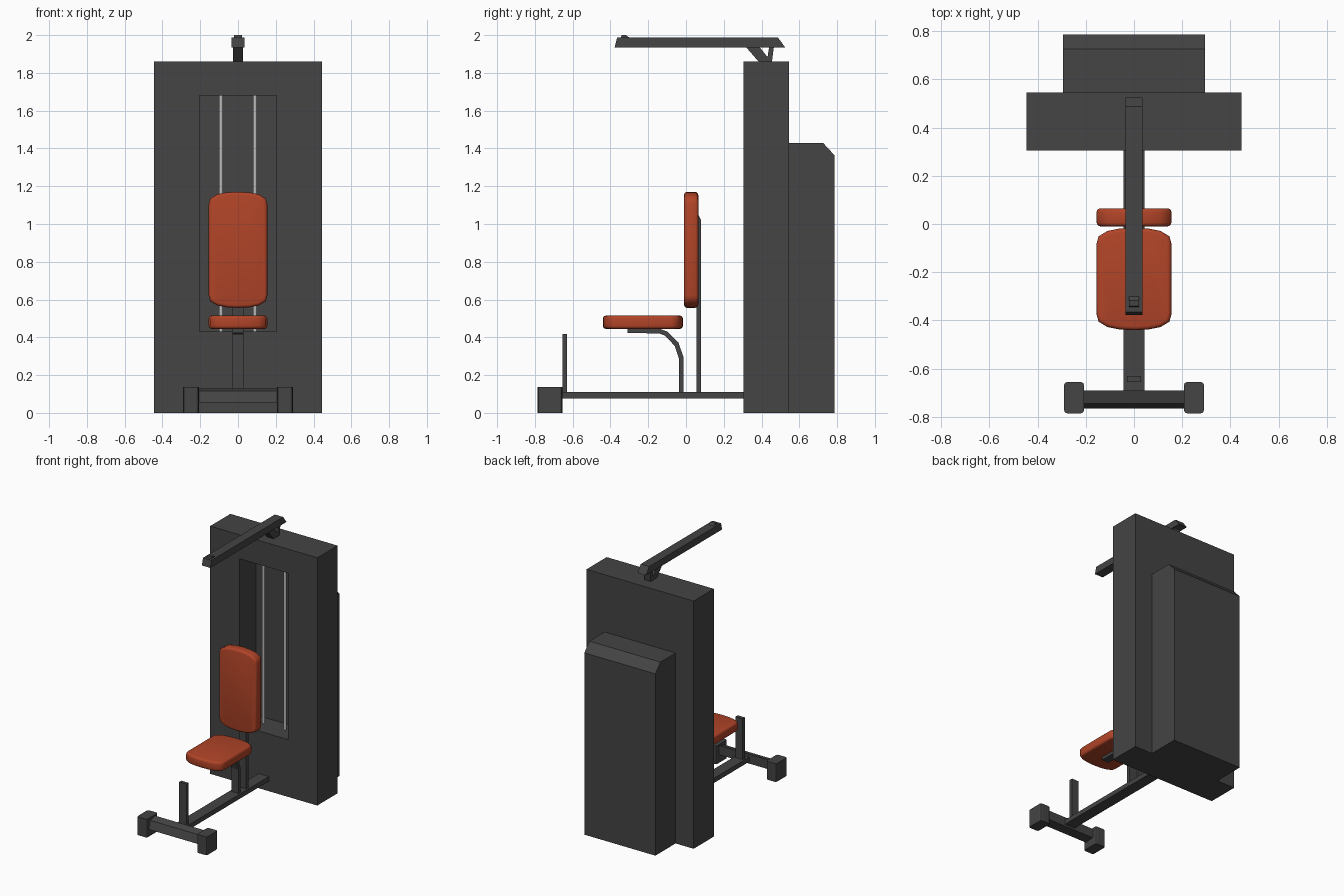
import bpy, bmesh, math
from mathutils import Vector

if "Cube" in bpy.data.objects:
    bpy.data.objects.remove(bpy.data.objects["Cube"])


def material(name, rgb):
    m = bpy.data.materials.new(name)
    m.diffuse_color = (*rgb, 1)
    m.use_nodes = True
    m.node_tree.nodes["Principled BSDF"].inputs["Base Color"].default_value = m.diffuse_color
    return m


DARK = material("charcoal", (0.058, 0.058, 0.058))
ORANGE = material("burnt_orange", (0.44, 0.058, 0.021))
STEEL = material("steel", (0.5, 0.5, 0.5))


def finish(bm, name, mat, smooth=None):
    bmesh.ops.recalc_face_normals(bm, faces=bm.faces[:])
    me = bpy.data.meshes.new(name)
    bm.to_mesh(me)
    bm.free()
    me.materials.append(mat)
    ob = bpy.data.objects.new(name, me)
    bpy.context.collection.objects.link(ob)
    if smooth:
        bpy.ops.object.select_all(action='DESELECT')
        ob.select_set(True)
        bpy.context.view_layer.objects.active = ob
        bpy.ops.object.shade_smooth_by_angle(angle=math.radians(smooth))
    return ob


def prism(points, direction):
    """Extrude a closed 3D outline along a vector."""
    bm = bmesh.new()
    face = bm.faces.new([bm.verts.new(p) for p in points])
    ext = bmesh.ops.extrude_face_region(bm, geom=[face])
    moved = [g for g in ext["geom"] if isinstance(g, bmesh.types.BMVert)]
    bmesh.ops.translate(bm, verts=moved, vec=direction)
    return bm


def side_profile(name, yz, half_width, mat=DARK):
    """Part with a side-view (y, z) outline, centred on x."""
    bm = prism([(-half_width, y, z) for y, z in yz], (2 * half_width, 0, 0))
    return finish(bm, name, mat)


def rect(y0, y1, z0, z1):
    return [(y0, z0), (y1, z0), (y1, z1), (y0, z1)]


# Tower with a recessed weight-stack window in its front
bm = prism([(-0.445, y, z) for y, z in rect(0.305, 0.545, 0, 1.86)], (0.89, 0, 0))
bmesh.ops.recalc_face_normals(bm, faces=bm.faces[:])
front = next(f for f in bm.faces if f.normal.y < -0.9)
bmesh.ops.inset_region(bm, faces=[front], thickness=0.1)
for v in front.verts:
    v.co.x = math.copysign(0.203, v.co.x)
    v.co.z = 1.68 if v.co.z > 0.9 else 0.43
ext = bmesh.ops.extrude_discrete_faces(bm, faces=[front])
inner = ext["faces"][0]
bmesh.ops.translate(bm, verts=inner.verts[:], vec=(0, 0.2, 0))
finish(bm, "tower", DARK)

# Guide rods inside the window
for side, x in (("left", -0.09), ("right", 0.09)):
    ring = [(x + 0.01 * math.cos(a), 0.43 + 0.01 * math.sin(a), 0.43)
            for a in (i * math.tau / 12 for i in range(12))]
    finish(prism(ring, (0, 0, 1.25)), "guide_rod_" + side, STEEL, 40)

# Rear housing with a chamfered top edge
side_profile("rear_housing", [(0.545, 0), (0.785, 0), (0.785, 1.365),
                              (0.725, 1.43), (0.545, 1.43)], 0.295)

# Overhead arm, its brackets and the tip lug
side_profile("overhead_arm", [(-0.378, 1.935), (0.525, 1.935),
                              (0.487, 1.987), (-0.365, 1.987)], 0.035)
side_profile("arm_bracket_front", [(0.318, 1.936), (0.39, 1.936),
                                   (0.452, 1.859), (0.385, 1.859)], 0.027)
side_profile("arm_bracket_rear", [(0.44, 1.936), (0.465, 1.936),
                                  (0.455, 1.859), (0.428, 1.859)], 0.027)
side_profile("arm_tip_lug", [(-0.345, 1.985), (-0.298, 1.985),
                             (-0.318, 2.0), (-0.34, 2.0)], 0.02)

# Floor frame
side_profile("base_beam", rect(-0.7, 0.306, 0.075, 0.11), 0.043)
side_profile("front_crossbar", [(-0.765, 0.055), (-0.69, 0.06),
                                (-0.69, 0.13), (-0.745, 0.115)], 0.21)
side_profile("front_post", rect(-0.655, -0.63, 0.105, 0.417), 0.03)
side_profile("backrest_post", [(0.055, 0.105), (0.08, 0.105), (0.08, 1.02),
                               (0.06, 1.06), (0.055, 1.06)], 0.03)

# Feet with rounded upright corners
for side, x in (("left", -0.29), ("right", 0.207)):
    bm = prism([(x, y, z) for y, z in rect(-0.785, -0.655, 0, 0.137)], (0.083, 0, 0))
    upright = [e for e in bm.edges
               if abs(e.verts[0].co.z - e.verts[1].co.z) > 0.1]
    bmesh.ops.bevel(bm, geom=upright, offset=0.013, segments=2, profile=0.5,
                    affect='EDGES')
    finish(bm, "foot_" + side, DARK)

# Bent seat support, thickened from its outer path
outer = [(-0.31, 0.447), (-0.135, 0.444), (-0.098, 0.43), (-0.04, 0.373),
         (-0.012, 0.29), (-0.012, 0.105)]
inner = [(-0.037, 0.105), (-0.037, 0.287), (-0.06, 0.355), (-0.11, 0.408),
         (-0.14, 0.42), (-0.31, 0.424)]
side_profile("seat_support", outer + inner, 0.03)


def pad(name, half_len, depth, place):
    """Cushion: bowed outline, extruded, with rounded rims."""
    quarter = [(0.155, half_len - 0.065), (0.147, half_len - 0.035),
               (0.11, half_len - 0.013), (0.06, half_len - 0.003)]
    top = quarter + [(0, half_len)] + [(-x, v) for x, v in reversed(quarter)]
    outline = top + [(-x, -v) for x, v in top]
    bm = prism([(x, v, -depth / 2) for x, v in outline], (0, 0, depth))
    rims = [e for e in bm.edges if abs(e.verts[0].co.z - e.verts[1].co.z) < 1e-4]
    bmesh.ops.bevel(bm, geom=rims, offset=0.016, segments=3, profile=0.5,
                    affect='EDGES')
    for v in bm.verts:
        v.co = Vector(place(*v.co))
    finish(bm, name, ORANGE, 50)


# Cushions
pad("seat", 0.212, 0.07, lambda x, v, d: (x, v - 0.228, d + 0.48))
pad("backrest", 0.307, 0.075, lambda x, v, d: (x, d + 0.0275, v + 0.863))
